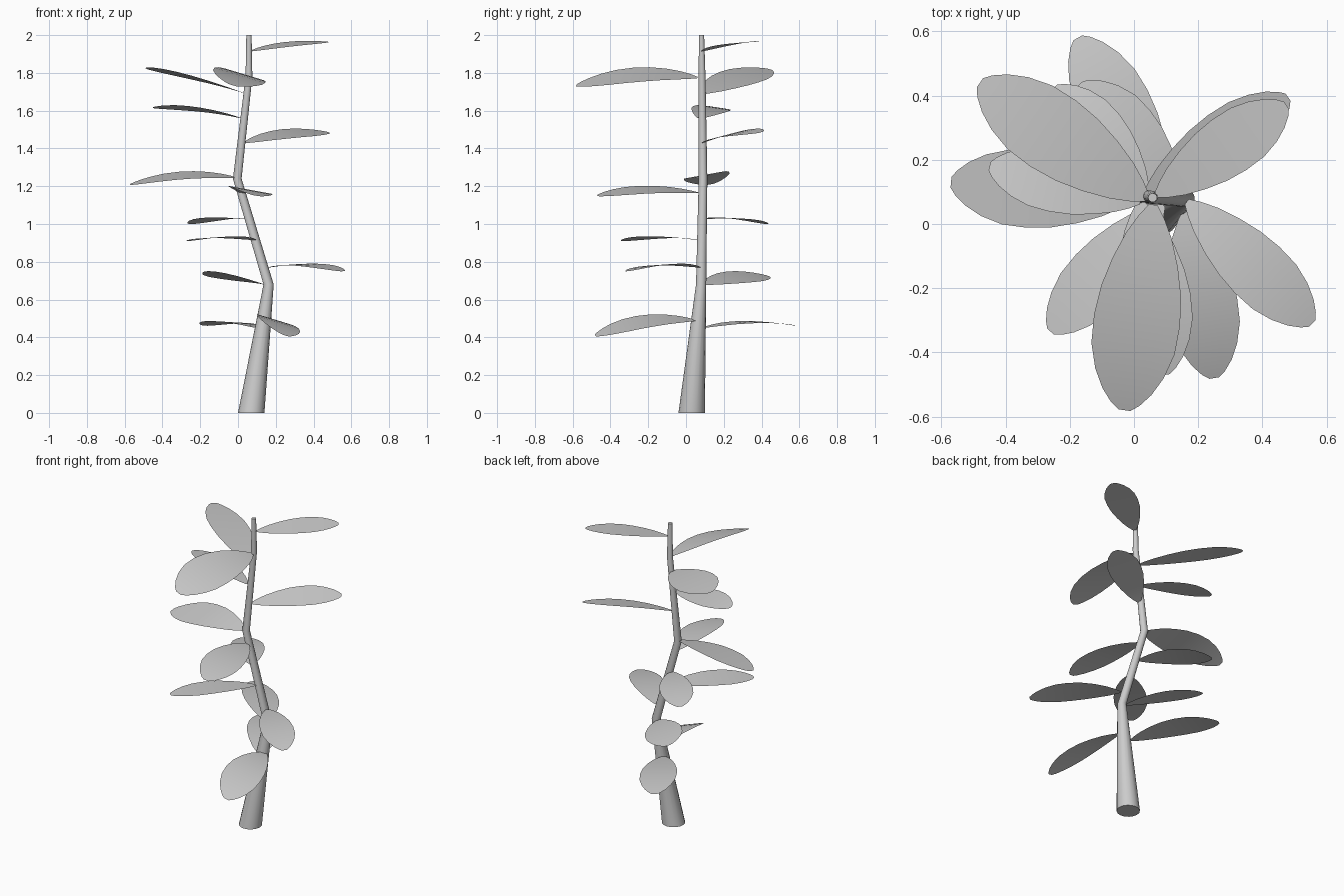
import bpy, bmesh, math
from mathutils import Vector

if "Cube" in bpy.data.objects:
    bpy.data.objects.remove(bpy.data.objects["Cube"])


def finish(bm, name):
    mesh = bpy.data.meshes.new(name)
    bm.to_mesh(mesh)
    bm.free()
    obj = bpy.data.objects.new(name, mesh)
    bpy.context.collection.objects.link(obj)
    bpy.ops.object.select_all(action='DESELECT')
    obj.select_set(True)
    bpy.context.view_layer.objects.active = obj
    bpy.ops.object.shade_smooth_by_angle(angle=math.radians(40))
    return obj


# Stem: tapered kinked tube, rings of (x, y, z, radius)
STEM = [(.07, .03, 0, .07), (.162, .08, .68, .027), (-.004, .09, 1.24, .023),
        (.058, .085, 1.78, .018), (.058, .082, 2.0, .014)]
SIDES = 16
bm = bmesh.new()
rings = []
for x, y, z, r in STEM:
    rings.append([bm.verts.new((x + r * math.cos(a), y + r * math.sin(a), z))
                  for a in (2 * math.pi * i / SIDES for i in range(SIDES))])
for a, b in zip(rings, rings[1:]):
    for i in range(SIDES):
        j = (i + 1) % SIDES
        bm.faces.new((a[i], a[j], b[j], b[i]))
bm.faces.new(rings[0][::-1])
bm.faces.new(rings[-1])
finish(bm, "stem")

# Leaf half-width along its length: (position, fraction of full width)
OUTLINE = [(0, .1), (.06, .3), (.15, .53), (.28, .76), (.42, .93), (.56, 1),
           (.7, .97), (.82, .8), (.91, .57), (.97, .33), (1, .14)]


def leaf(name, base, tip, width, roll, arch=.035):
    """Arched blade from base to tip; roll lifts the left edge."""
    base, tip = Vector(base), Vector(tip)
    d = tip - base
    side = Vector((-d.y, d.x, 0)).normalized() + Vector((0, 0, roll))
    bm = bmesh.new()
    rows = []
    for t, w in OUTLINE:
        c = base + d * t + Vector((0, 0, arch * 4 * t * (1 - t)))
        rows.append([bm.verts.new(c + side * (s * w * width / 2))
                     for s in (-1, -.5, 0, .5, 1)])
    for a, b in zip(rows, rows[1:]):
        for i in range(4):
            bm.faces.new((a[i], b[i], b[i + 1], a[i + 1]))
    finish(bm, name)


# Leaves from bottom to top: base, tip, width, roll, arch
LEAVES = [
    ((.10, .09, .45), (-.175, .58, .462), .22, .05, .025),
    ((.165, .05, .49), (.25, -.48, .41), .22, -.3, .035),
    ((.14, .09, .68), (-.17, .435, .725), .22, .25, .015),
    ((.165, .07, .77), (.555, -.31, .75), .20, .05, .025),
    ((.09, .06, .915), (-.26, -.335, .91), .20, .05, .018),
    ((.04, .09, 1.025), (-.25, .425, 1.0), .20, .03, .018),
    ((.02, .07, 1.165), (.095, -.47, 1.15), .23, -.18, .025),
    ((-.01, .08, 1.245), (-.57, .13, 1.21), .24, -.18, .03),
    ((.035, .09, 1.43), (.48, .395, 1.485), .19, .22, .02),
    ((.02, .07, 1.56), (-.45, .18, 1.615), .19, .15, .02),
    ((.04, .08, 1.69), (-.48, .44, 1.82), .25, .22, .015),
    ((.06, .06, 1.775), (-.03, -.58, 1.735), .27, -.3, .035),
    ((.07, .09, 1.915), (.475, .37, 1.965), .19, .08, .012),
]
for n, args in enumerate(LEAVES, 1):
    leaf(f"leaf_{n}", *args)
